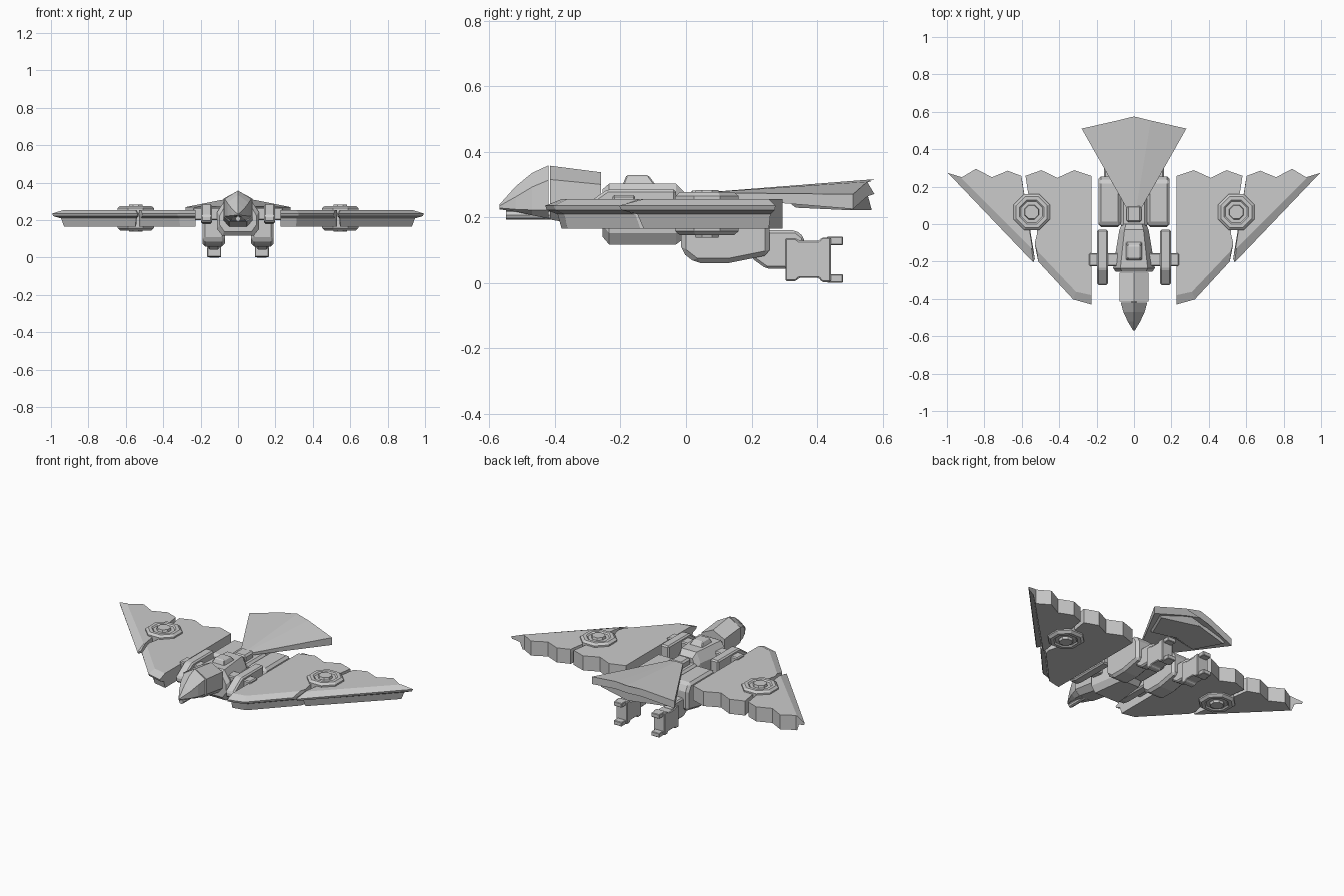
import bpy, bmesh, math


def finish(name, bm, bevel=0.0, mirror=False):
    bmesh.ops.recalc_face_normals(bm, faces=bm.faces)
    mesh = bpy.data.meshes.new(name)
    bm.to_mesh(mesh)
    bm.free()
    ob = bpy.data.objects.new(name, mesh)
    bpy.context.collection.objects.link(ob)
    if bevel:
        m = ob.modifiers.new("bevel", "BEVEL")
        m.width, m.segments, m.limit_method = bevel, 1, "ANGLE"
    if mirror:
        ob.modifiers.new("mirror", "MIRROR")
    return ob


def loft(name, rings, bevel=0.0, mirror=False):
    """Skin a list of equal-length rings and cap both ends."""
    bm = bmesh.new()
    vs = [[bm.verts.new(p) for p in r] for r in rings]
    n = len(vs[0])
    for a, b in zip(vs, vs[1:]):
        for i in range(n):
            j = (i + 1) % n
            bm.faces.new((a[i], a[j], b[j], b[i]))
    bm.faces.new(vs[0])
    bm.faces.new(vs[-1])
    return finish(name, bm, bevel, mirror)


def slab(name, x0, x1, profile, bevel=0.008, mirror=True):
    """Extrude a side (y, z) profile across x."""
    return loft(name, [[(x, y, z) for y, z in profile] for x in (x0, x1)], bevel, mirror)


def box(name, x, y, z, bevel=0.008, mirror=True):
    return slab(name, x[0], x[1], [(y[0], z[0]), (y[1], z[0]), (y[1], z[1]), (y[0], z[1])],
                bevel, mirror)


def section(y, pts):
    """Symmetric (x, z) cross-section given by its right half, top to bottom."""
    left = [(-x, z) for x, z in reversed(pts) if x > 0]
    return [(x, y, z) for x, z in pts + left]


# Beak and head
def head_ring(y, w, top, side, low, bottom):
    return section(y, [(0, top), (w, side), (w, low), (w * 0.6, bottom)])


loft("beak", [head_ring(-0.57, 0.004, 0.238, 0.234, 0.228, 0.224),
              head_ring(-0.52, 0.034, 0.294, 0.262, 0.224, 0.217),
              head_ring(-0.47, 0.057, 0.335, 0.292, 0.222, 0.206),
              head_ring(-0.42, 0.071, 0.358, 0.313, 0.222, 0.196)])
loft("neck", [head_ring(-0.415, 0.078, 0.357, 0.315, 0.222, 0.193),
              head_ring(-0.26, 0.078, 0.337, 0.3, 0.2, 0.165)])

# Nose gun under the beak
bm = bmesh.new()
bmesh.ops.create_cone(bm, cap_ends=True, segments=8, radius1=0.014, radius2=0.014, depth=0.14)
for v in bm.verts:
    v.co = (v.co.x, v.co.z - 0.48, v.co.y + 0.207)
finish("nose_gun", bm)


# Fuselage and canopy
def body_ring(y, w, top, bottom):
    return section(y, [(w * 0.65, top), (w, top - 0.06), (w, bottom + 0.035), (w * 0.75, bottom)])


loft("fuselage", [body_ring(-0.255, 0.098, 0.285, 0.14), body_ring(-0.235, 0.112, 0.302, 0.117),
                  body_ring(-0.03, 0.078, 0.302, 0.117), body_ring(0.0, 0.066, 0.272, 0.14)])


def rect(w, y0, y1, z):
    return [(-w, y0, z), (w, y0, z), (w, y1, z), (-w, y1, z)]


loft("canopy", [rect(0.045, -0.195, -0.09, 0.295), rect(0.032, -0.182, -0.115, 0.328)], 0.004)
box("waist", (-0.072, 0.072), (-0.02, 0.19), (0.14, 0.245), 0.015, False)
box("tail_mount", (-0.04, 0.04), (0.01, 0.1), (0.2, 0.282), 0.01, False)

# Shoulder pods and cross bar
slab("shoulder_pod", 0.14, 0.197, [(-0.325, 0.19), (-0.325, 0.225), (-0.24, 0.285),
                                   (-0.03, 0.285), (-0.03, 0.18), (-0.28, 0.18)])
box("shoulder_bar", (-0.24, 0.24), (-0.225, -0.155), (0.2, 0.268), 0.006, False)

# Legs, feet and claws
slab("thigh", 0.07, 0.19, [(-0.015, 0.095), (0.03, 0.06), (0.13, 0.06), (0.255, 0.085),
                           (0.255, 0.2), (0.23, 0.245), (0.0, 0.245), (-0.015, 0.22)], 0.02)
slab("shin", 0.1, 0.16, [(0.2, 0.075), (0.245, 0.043), (0.34, 0.043), (0.36, 0.075),
                         (0.36, 0.14), (0.335, 0.16), (0.2, 0.16)])
slab("foot", 0.09, 0.165, [(0.303, 0.005), (0.335, 0.005), (0.345, 0.015), (0.405, 0.015),
                           (0.415, 0.002), (0.442, 0.002), (0.442, 0.138), (0.415, 0.138),
                           (0.405, 0.128), (0.345, 0.128), (0.335, 0.135), (0.303, 0.135)], 0.004)
for label, z0 in (("upper_claw", 0.115), ("lower_claw", 0.0)):
    box(label, (0.1, 0.155), (0.43, 0.48), (z0, z0 + 0.026), 0.003)


# Wings: straight scalloped rear edge, leading edge inset by layer
LAYERS = [(1.0, 0.255), (0.0, 0.235), (0.1, 0.222), (0.7, 0.21), (0.75, 0.21), (1.0, 0.166)]


def wing(name, rear, lead, lead_in):
    rings = []
    for t, z in LAYERS:
        front = [(a[0] + (b[0] - a[0]) * t, a[1] + (b[1] - a[1]) * t) for a, b in zip(lead, lead_in)]
        rings.append([(x, y, z) for x, y in rear + front])
    loft(name, rings, mirror=True)


wing("inner_wing",
     [(0.228, 0.257), (0.32, 0.288), (0.41, 0.247), (0.495, 0.288), (0.58, 0.258),
      (0.565, 0.16), (0.515, 0.06), (0.518, -0.05), (0.53, -0.1)],
     [(0.528, -0.12), (0.512, -0.2), (0.325, -0.403), (0.228, -0.43)],
     [(0.528, -0.115), (0.52, -0.14), (0.31, -0.362), (0.228, -0.38)])
wing("outer_wing",
     [(0.602, 0.257), (0.675, 0.285), (0.76, 0.25), (0.845, 0.295), (0.92, 0.25)],
     [(0.995, 0.273), (0.538, -0.205), (0.53, -0.185)],
     [(0.93, 0.253), (0.548, -0.13), (0.545, -0.12)])
bpy.data.objects["outer_wing"].data.update()

# Octagonal wing hinges: thick collar, raised rim and centre cap
def octagon(r, z):
    return [(0.547 + r * math.cos(math.pi * (k + 0.5) / 4),
             0.064 + r * math.sin(math.pi * (k + 0.5) / 4), z) for k in range(8)]


loft("wing_hinge", [octagon(r, z) for r, z in
                    [(0.038, 0.138), (0.042, 0.152), (0.062, 0.152), (0.07, 0.145), (0.09, 0.145),
                     (0.105, 0.158), (0.105, 0.264), (0.09, 0.276), (0.07, 0.276), (0.062, 0.269),
                     (0.042, 0.269), (0.038, 0.283)]], mirror=True)

# Fan tail: ridged upper plate and a shorter lower plate
FAN = [(-0.28, 0.51, 0.27), (-0.09, 0.553, 0.308), (0, 0.575, 0.316),
       (0.09, 0.553, 0.308), (0.28, 0.51, 0.27)]


def fan_row(t, drop):
    top = [(x * (0.07 + 0.93 * t), 0.05 + (y - 0.05) * t, 0.275 + (z - 0.275) * t) for x, y, z in FAN]
    return top + [(x, y, z - drop) for x, y, z in reversed(top)]


loft("tail_fan", [fan_row(0.0, 0.012), fan_row(1.0, 0.045)])
lower = []
for t, drop in ((0.56, 0.035), (0.62, 0.075), (0.985, 0.09)):
    r = fan_row(t, drop)
    up = [(x * 0.94, y, z - 0.005) for x, y, z in r[:5]]
    # flat underside
    lower.append(up + [(x * 0.86, y, 0.268 - drop * 0.52) for x, y, z in reversed(up)])
loft("tail_lower_plate", lower)
